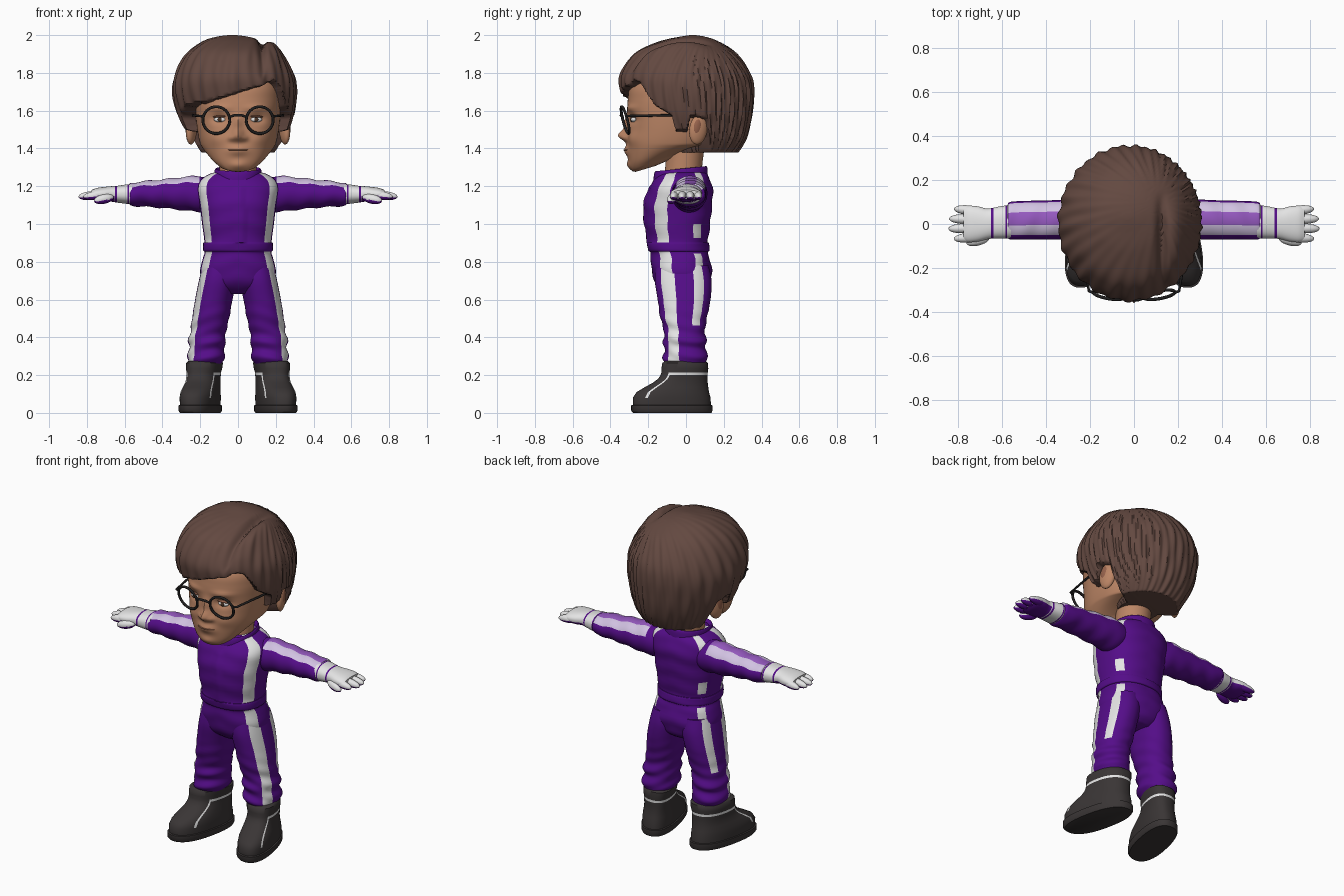
import bpy, bmesh
from math import sin, cos, pi, atan2, exp, hypot, degrees, radians
from mathutils import Vector, Matrix, Euler

if "Cube" in bpy.data.objects:
    bpy.data.objects.remove(bpy.data.objects["Cube"])


def material(name, r, g, b):
    m = bpy.data.materials.new(name)
    m.use_nodes = True
    m.diffuse_color = (r, g, b, 1)
    bsdf = next(n for n in m.node_tree.nodes if n.type == 'BSDF_PRINCIPLED')
    bsdf.inputs["Base Color"].default_value = (r, g, b, 1)
    bsdf.inputs["Roughness"].default_value = 0.7
    return m


HAIR = material("hair brown", .125, .066, .052)
SKIN = material("skin", .50, .235, .13)
LIP = material("lip and brow", .30, .12, .07)
PURPLE = material("suit purple", .09, .004, .25)
WHITE = material("white", .78, .78, .78)
LAVENDER = material("pale lavender", .64, .54, .76)
LILAC = material("lilac", .30, .10, .52)
BOOT = material("boot black", .042, .036, .036)
FRAME = material("glasses black", .015, .014, .014)
IRIS = material("iris brown", .07, .035, .02)


def finish(bm, name, mats, mirror, angle=50):
    mesh = bpy.data.meshes.new(name)
    bm.to_mesh(mesh)
    bm.free()
    for m in mats:
        mesh.materials.append(m)
    mesh.shade_smooth()
    mesh.set_sharp_from_angle(angle=radians(angle))
    return place(name, mesh, mirror)


def place(name, data, mirror):
    ob = bpy.data.objects.new(name, data)
    bpy.context.collection.objects.link(ob)
    if mirror:
        ob.modifiers.new("Mirror", 'MIRROR').use_mirror_merge = False
    return ob


def spline(keys, sub):
    """Smoothly resample a list of cross-sections."""
    out = []
    for i in range(len(keys) - 1):
        a, b, c, d = (keys[max(0, min(len(keys) - 1, i + k))] for k in (-1, 0, 1, 2))
        for s in range(sub):
            u = s / sub
            out.append([q + .5 * u * (r - p + u * (2*p - 5*q + 4*r - e + u * (3*(q - r) + e - p)))
                        for p, q, r, e in zip(a, b, c, d)])
    return out + [keys[-1]]


def loft(name, keys, mats, rule=None, along_x=False, seg=64, sub=4, power=2.0,
         deform=None, mirror=False):
    """Skin over sections given as (position, centre, half width, low, high)."""
    bm = bmesh.new()

    def curve(v):
        return (1 if v > 0 else -1) * abs(v) ** (2 / power)
    rings = []
    for p, c, h, lo, hi in spline(keys, sub):
        ring = []
        for j in range(seg):
            t = 2 * pi * j / seg
            a = c + h * curve(sin(t))
            b = (lo + hi) / 2 - (hi - lo) / 2 * curve(cos(t))
            v = Vector((p, a, b)) if along_x else Vector((a, b, p))
            ring.append(bm.verts.new(deform(v) if deform else v))
        rings.append(ring)
    sides = []
    for r0, r1 in zip(rings, rings[1:]):
        for j in range(seg):
            k = (j + 1) % seg
            sides.append((bm.faces.new((r0[j], r0[k], r1[k], r1[j])), 360 * (j + .5) / seg))
    bm.faces.new(rings[0])
    bm.faces.new(rings[-1])
    bmesh.ops.recalc_face_normals(bm, faces=bm.faces)
    if rule:
        for f, t in sides:
            f.material_index = rule(f.calc_center_median(), f.normal, t)
    return finish(bm, name, mats, mirror)


def ball(name, loc, size, mats, rot=(0, 0, 0), mirror=False, rule=None):
    bm = bmesh.new()
    m = Matrix.LocRotScale(Vector(loc), Euler(rot), Vector(size))
    bmesh.ops.create_uvsphere(bm, u_segments=24, v_segments=16, radius=1, matrix=m)
    bm.normal_update()
    if rule:
        for f in bm.faces:
            f.material_index = rule(f.calc_center_median(), f.normal, 0)
    return finish(bm, name, mats, mirror)


def tube(name, pts, radius, mat, cyclic=False, mirror=False):
    cu = bpy.data.curves.new(name, 'CURVE')
    cu.dimensions = '3D'
    cu.bevel_depth = radius
    cu.bevel_resolution = 3
    cu.use_fill_caps = True
    sp = cu.splines.new('POLY')
    sp.points.add(len(pts) - 1)
    for q, p in zip(sp.points, pts):
        q.co = (*p, 1)
    sp.use_cyclic_u = cyclic
    cu.materials.append(mat)
    return place(name, cu, mirror)


def clamp(v):
    return max(0, min(1, v))


# Boots, toes turned out, with white piping
def boot_rule(c, n, t):
    w = min(t, 360 - t)
    return int((.2 < c.z < .214 and w > 55) or (48 < w < 54 and .07 < c.z < .21))


loft("boots", [(0, .185, .095, -.28, .135), (.012, .185, .102, -.29, .14), (.04, .185, .102, -.29, .14),
     (.042, .185, .095, -.28, .132), (.08, .185, .097, -.282, .13), (.11, .184, .095, -.262, .122),
     (.135, .182, .09, -.22, .118), (.16, .18, .086, -.175, .115), (.18, .18, .085, -.148, .115),
     (.2, .18, .085, -.135, .115), (.214, .18, .086, -.13, .115), (.235, .178, .09, -.13, .118),
     (.265, .176, .092, -.125, .115), (.275, .176, .08, -.11, .1)],
     [BOOT, WHITE], boot_rule, sub=1, power=2.4, mirror=True,
     deform=lambda v: v + Vector((-.2 * v.y, 0, 0)))


# Trouser legs with a long front stripe and a shorter back stripe
def leg_rule(c, n, t):
    return int(38 < t < 73 or (112 < t < 137 and c.z > .46))


def leg_folds(v):
    fade = clamp((.62 - v.z) / .2)
    f = 1 + .035 * fade * sin(85 * v.z + 25 * v.x + 18 * v.y)
    return Vector((.155 + (v.x - .155) * f, v.y * f, v.z))


loft("trouser_legs", [(.25, .175, .08, -.1, .1), (.29, .17, .098, -.122, .115), (.34, .165, .093, -.113, .103),
     (.38, .165, .098, -.122, .108), (.43, .158, .094, -.115, .1), (.5, .145, .098, -.135, .11),
     (.6, .128, .099, -.15, .13), (.7, .108, .099, -.165, .135), (.78, .098, .09, -.16, .12)],
     [PURPLE, WHITE], leg_rule, sub=6, seg=72, power=2.2, deform=leg_folds, mirror=True)


# Torso with belt, front placket and stripes
def torso_rule(c, n, t):
    w = min(t, 360 - t)
    belt = .855 < c.z < .905
    front = 49 < w < 74 and c.z > .7 and not belt
    back = 117 < w < 134 and (.93 < c.z < 1.01 or c.z > 1.14 or .7 < c.z < .84)
    return int(front or back)


def torso_detail(v):
    if v.y < 0 and abs(v.x - .012) < .022 and .9 < v.z < 1.2:
        v.y -= .006
    v.y += .003 * sin(60 * v.z + 14 * abs(v.x))
    return v


loft("torso", [(.63, 0, .09, -.1, .08), (.67, 0, .17, -.15, .12), (.74, 0, .2, -.18, .137),
     (.81, 0, .188, -.185, .128), (.85, 0, .176, -.19, .113), (.86, 0, .184, -.203, .122),
     (.9, 0, .184, -.206, .122), (.91, 0, .178, -.2, .116), (1.0, 0, .19, -.216, .128),
     (1.1, 0, .202, -.22, .138), (1.18, 0, .215, -.198, .142), (1.23, 0, .2, -.17, .13),
     (1.265, 0, .15, -.145, .11), (1.28, 0, .09, -.1, .09)],
     [PURPLE, WHITE], torso_rule, seg=96, sub=4, power=2.3, deform=torso_detail)

# Collar and neck
loft("collar", [(1.2, 0, .125, -.165, .11), (1.24, 0, .128, -.172, .115), (1.285, 0, .124, -.168, .113),
     (1.295, 0, .115, -.155, .103), (1.27, 0, .1, -.13, .09)], [PURPLE], power=2.2,
     deform=lambda v: v + Vector((0, 0, .1 * v.y)))
loft("neck", [(1.22, 0, .1, -.12, .085), (1.3, 0, .098, -.11, .085), (1.42, 0, .1, -.1, .1)], [SKIN])


# Sleeves with a striped upper side
def sleeve_rule(c, n, t):
    if c.x < .2:
        return 0
    return 2 if 157 < t < 193 else int(116 < t < 231)


loft("sleeves", [(.1, .015, .08, 1.09, 1.235), (.19, .018, .094, 1.065, 1.253), (.28, .02, .092, 1.072, 1.25),
     (.4, .018, .089, 1.085, 1.236), (.5, .017, .088, 1.092, 1.226), (.565, .015, .085, 1.098, 1.217),
     (.575, .015, .07, 1.11, 1.205)], [PURPLE, LAVENDER, LILAC], sleeve_rule, along_x=True, sub=6, seg=72,
     deform=lambda v: v + Vector((0, 0, .0035 * sin(55 * v.x + 20 * v.y))), mirror=True)


# Gloves: white cuffs and backs, purple palms and trim
def palm_rule(c, n, t):
    return int(n.z < -.25 and c.x > .655)


def glove_rule(c, n, t):
    return int(.641 < c.x < .65 or .578 < c.x < .584 or palm_rule(c, n, t))


loft("gloves", [(.56, .01, .076, 1.103, 1.212), (.6, .008, .074, 1.108, 1.208), (.64, .004, .07, 1.113, 1.202),
     (.67, 0, .07, 1.118, 1.2), (.71, 0, .08, 1.118, 1.196), (.75, 0, .083, 1.122, 1.19),
     (.775, 0, .075, 1.132, 1.18)], [WHITE, PURPLE], glove_rule, along_x=True, sub=6, power=2.3, mirror=True)
for name, y, tip in (("index", -.062, .82), ("middle", -.02, .845), ("ring", .022, .842), ("little", .063, .82)):
    ball(name + "_fingers", (tip - .065, y, 1.15), (.065, .022, .023), [WHITE, PURPLE],
         (0, .1, y * 1.5), True, palm_rule)
ball("thumbs", (.71, -.075, 1.132), (.055, .023, .025), [WHITE, PURPLE], (0, .2, -.25), True, palm_rule)

# Head with sculpted features: x, z, depth, spread in x, spread in z
BUMPS = [(0, 1.468, .052, .026, .03), (0, 1.53, .02, .018, .04), (.035, 1.455, .018, .018, .016),
         (.115, 1.45, .012, .05, .04), (0, 1.39, .02, .05, .028), (.1, 1.557, -.022, .045, .025),
         (.1, 1.615, .01, .055, .016), (0, 1.31, .014, .045, .025)]


def face_shape(v):
    if v.y < -.1:
        for x, z, d, sx, sz in BUMPS:
            v.y -= d * exp(-((abs(v.x) - x) / sx) ** 2 - ((v.z - z) / sz) ** 2)
    v.z += .3 * max(0, v.y + .28) * clamp((1.42 - v.z) / .12)
    return v


loft("head", [(1.272, 0, .05, -.265, -.16), (1.285, 0, .1, -.285, -.08), (1.32, 0, .142, -.3, 0),
     (1.37, 0, .178, -.307, .1), (1.43, 0, .202, -.307, .15), (1.5, 0, .216, -.307, .18),
     (1.58, 0, .224, -.31, .2), (1.66, 0, .228, -.308, .2), (1.74, 0, .22, -.29, .2), (1.85, 0, .17, -.2, .18)],
     [SKIN], seg=128, sub=8, power=2.3, deform=face_shape)
ball("ears", (.247, .065, 1.5), (.026, .05, .08), [SKIN], (-.15, 0, .35), True)
ball("ear_hollows", (.264, .062, 1.51), (.012, .025, .045), [LIP], (-.15, 0, .35), True)
ball("eyes", (.097, -.279, 1.553), (.031, .014, .014), [WHITE], (0, 0, .2), True)
ball("irises", (.096, -.289, 1.553), (.012, .007, .012), [IRIS], mirror=True)
ball("upper_lids", (.097, -.282, 1.569), (.036, .016, .006), [LIP], (0, .05, .2), True)
ball("mouth", (0, -.262, 1.392), (.075, .072, .005), [LIP])

# Round glasses
rim = []
for i in range(40):
    a = 2 * pi * i / 40
    rim.append((.115 + .071 * cos(a), -.322 - .018 * sin(a) + .012 * cos(a), 1.55 + .071 * sin(a)))
tube("glasses_rims", rim, .0075, FRAME, True, True)
tube("glasses_bridge", [(-.05, -.335, 1.565), (-.02, -.345, 1.575), (.02, -.345, 1.575), (.05, -.335, 1.565)],
     .007, FRAME)
tube("glasses_temples", [(.18, -.315, 1.57), (.205, -.305, 1.572), (.236, -.12, 1.575), (.245, .05, 1.575)],
     .0065, FRAME, mirror=True)

# Hair: full shell that tucks into the head below the hairline
HAIRLINE = [(-1, 1.70), (-.25, 1.70), (-.17, 1.63), (-.08, 1.58), (-.06, 1.50), (.01, 1.50),
            (.03, 1.58), (.11, 1.56), (.13, 1.3), (1, 1.3)]


def hairline(x, y):
    for (y0, z0), (y1, z1) in zip(HAIRLINE, HAIRLINE[1:]):
        if y <= y1:
            tilt = .3 * x * clamp((-.17 - y) / .1)
            return z0 + (z1 - z0) * (y - y0) / (y1 - y0) + tilt


def hair_shape(v):
    x, y, z = v
    k = clamp((hairline(x, y) - z) / .025)
    k = k * k * (3 - 2 * k)
    # strands fan out from the crown
    dx, dy = x - .11, y - .1
    s = sin(38 * atan2(dy, dx) + 9 * z) + .6 * sin(23 * atan2(dy, dx) - 14 * z)
    s *= .014 * clamp(hypot(dx, dy) / .15)
    v.x *= (1 + s) * (1 - .42 * k)
    v.y *= (1 + s) * (1 - .42 * k)
    # side parting
    if z > 1.72:
        v.z -= .035 * exp(-((x - .125) / .02) ** 2) * clamp((.15 - y) / .15) * clamp((z - 1.72) / .1)
        v.z += .02 * exp(-((x - .19) / .04) ** 2) * clamp((.15 - y) / .15) * clamp((z - 1.72) / .1)
    return v


loft("hair", [(1.378, 0, .19, -.12, .262), (1.385, 0, .205, -.14, .278), (1.45, 0, .25, -.22, .315),
     (1.52, -.008, .285, -.28, .337), (1.6, -.013, .312, -.315, .35), (1.7, -.018, .326, -.342, .357),
     (1.78, -.018, .316, -.348, .345), (1.86, -.02, .28, -.308, .302), (1.92, -.02, .232, -.248, .248),
     (1.97, -.025, .155, -.13, .165), (1.992, -.03, .08, -.03, .1), (2.0, -.03, .02, .02, .05)],
     [HAIR], seg=192, sub=8, deform=hair_shape)
